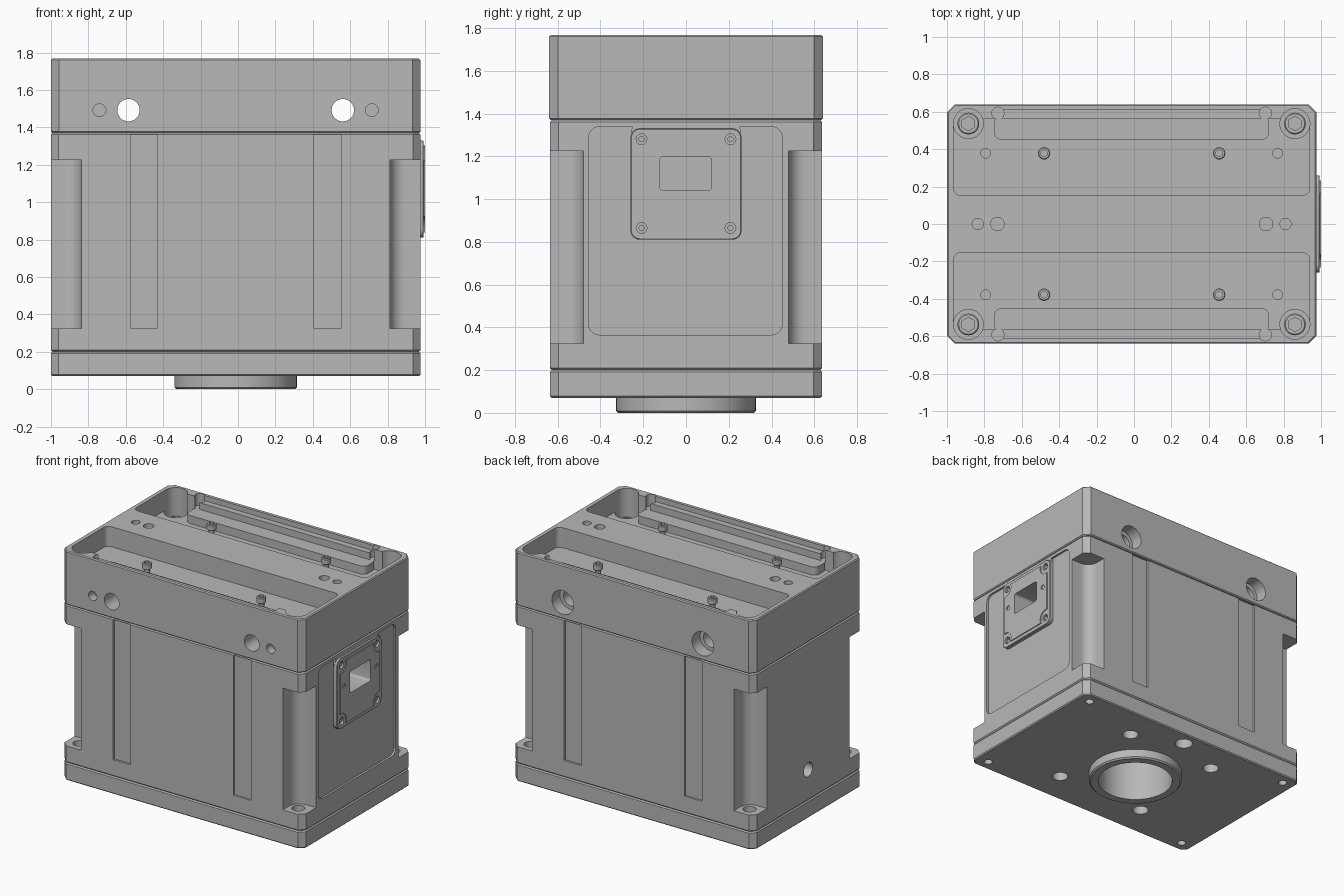
import bpy, bmesh, math
from mathutils import Matrix, Vector

old = bpy.data.objects.get("Cube")
if old:
    bpy.data.objects.remove(old, do_unlink=True)

# Single machined-metal colour
metal = bpy.data.materials.new("machined_grey")
metal.use_nodes = True
GREY = (0.48, 0.48, 0.48, 1)
metal.diffuse_color = GREY
metal.node_tree.nodes["Principled BSDF"].inputs["Base Color"].default_value = GREY

parts = []


def finish(bm, name, keep=True):
    bmesh.ops.recalc_face_normals(bm, faces=bm.faces)
    mesh = bpy.data.meshes.new(name)
    bm.to_mesh(mesh)
    bm.free()
    mesh.materials.append(metal)
    ob = bpy.data.objects.new(name, mesh)
    bpy.context.collection.objects.link(ob)
    if keep:
        parts.append(ob)
    else:
        ob.hide_render = True
    return ob


def box(name, x, y, z, r=0, axis=2, seg=6, edge=0, keep=True):
    """Box from ranges; edges along axis rounded by r, end rims chamfered by edge."""
    bm = bmesh.new()
    bmesh.ops.create_cube(bm, size=1)
    for v in bm.verts:
        v.co = Vector([lo + (c + 0.5) * (hi - lo) for c, (lo, hi) in zip(v.co, (x, y, z))])
    ends = (x, y, z)[axis]

    def along(e):
        a, b = e.verts
        return abs(a.co[axis] - b.co[axis]) > 1e-4

    if r:
        bmesh.ops.bevel(bm, geom=[e for e in bm.edges if along(e)], offset=r,
                        segments=seg, profile=0.5, affect='EDGES')
    if edge:
        bmesh.ops.bevel(bm, geom=[e for e in bm.edges if not along(e)], offset=edge,
                        segments=1, affect='EDGES')
    return finish(bm, name, keep)


def rod(name, at, r, lo, hi, axis=2, n=32, edge=0, keep=True):
    """Cylinder along an axis; at gives the other two coordinates in order."""
    bm = bmesh.new()
    bmesh.ops.create_cone(bm, cap_ends=True, segments=n, radius1=r, radius2=r, depth=hi - lo)
    if edge:
        rims = [e for e in bm.edges if abs(e.verts[0].co.z - e.verts[1].co.z) < 1e-5]
        bmesh.ops.bevel(bm, geom=rims, offset=edge, segments=1, affect='EDGES')
    turn = {0: Matrix.Rotation(math.pi / 2, 4, 'Y'), 1: Matrix.Rotation(math.pi / 2, 4, 'X'),
            2: Matrix()}[axis]
    centre = list(at)
    centre.insert(axis, (lo + hi) / 2)
    bmesh.ops.transform(bm, matrix=Matrix.Translation(centre) @ turn, verts=bm.verts)
    return finish(bm, name, keep)


def cut(target, cutter):
    mod = target.modifiers.new("cut", 'BOOLEAN')
    mod.operation, mod.solver, mod.object = 'DIFFERENCE', 'EXACT', cutter
    bpy.context.view_layer.objects.active = target
    bpy.ops.object.modifier_apply(modifier=mod.name)
    bpy.data.objects.remove(cutter, do_unlink=True)


def cut_box(target, *a, **k):
    cut(target, box("cutter", *a, keep=False, **k))


def cut_rod(target, *a, **k):
    cut(target, rod("cutter", *a, keep=False, **k))


W, D = 0.9875, 0.637
SIDES = (-1, 1)
CORNERS = [(sx, sy) for sx in SIDES for sy in SIDES]


def span(s, a, b):
    return tuple(sorted((s * a, s * b)))


# Base plate with bolt holes, and the bearing flange below it
base = box("base_plate", (-W, W), (-D, D), (0.07, 0.2), r=0.04, seg=1, edge=0.008)
flange = rod("bottom_flange", (0, 0), 0.327, 0, 0.09, n=64, edge=0.01)
for ob in (base, flange):
    cut_rod(ob, (0, 0), 0.26, -0.1, 0.4, n=64)
for sx, sy in CORNERS:
    cut_rod(base, (sx * 0.37, sy * 0.385), 0.055, 0, 0.17)
    cut_rod(base, (sx * 0.89, sy * 0.555), 0.03, 0, 0.15)
cut_rod(base, (0, 0.53), 0.062, 0, 0.17)

# Main housing with corner reliefs, shallow strips and the side panel recess
body = box("main_housing", (-W, W), (-D, D), (0.2, 1.37), r=0.04, seg=1, edge=0.009)
cut_rod(body, (0, 0), 0.26, 0, 0.32, n=64)
for sx, sy in CORNERS:
    cut_box(body, span(sx, 0.825, 1.3), span(sy, 0.48, 0.9), (0.325, 1.225), r=0.08, seg=8)
    cut_rod(body, (sx * 0.895, sy * 0.555), 0.045, 0.25, 0.4)
    cut_box(body, span(sx, 0.42, 0.563), span(sy, D - 0.015, 0.8), (0.325, 1.362))
cut_box(body, (W - 0.015, 1.2), (-0.455, 0.45), (0.365, 1.338), r=0.05, axis=0)
cut_rod(body, (0, 0.43), 0.052, -1.1, -W + 0.1, axis=0)

# Connector pad, cover and its raised face
pad = box("connector_pad", (0.9, W), (-0.255, 0.255), (0.815, 1.35), r=0.03, axis=0)
cover = box("connector_cover", (W - 0.01, W + 0.018), (-0.26, 0.26), (0.81, 1.33),
            r=0.045, axis=0, edge=0.004)
face = box("connector_face", (W + 0.01, W + 0.025), (-0.232, 0.232), (0.838, 1.302),
           r=0.03, axis=0)
for sy in SIDES:
    for z in (0.865, 1.28):
        cut_rod(face, (sy * 0.22, z), 0.06, 0.9, 1.2, axis=0)
        cut_rod(cover, (sy * 0.208, z), 0.025, W, 1.2, axis=0, n=24)
        rod("cover_screw", (sy * 0.208, z), 0.014, W - 0.01, W + 0.01, axis=0, n=16)
    cut_rod(face, (sy * 0.19, 1.12), 0.018, 0.9, 1.2, axis=0, n=24)
for ob in (body, pad, cover, face):
    cut_box(ob, (0.75, 1.2), (-0.122, 0.12), (1.04, 1.2), r=0.018, axis=0, seg=4)

# Top block with two long pockets either side of a central rib
top = box("top_block", (-W, W), (-D - 0.003, D + 0.003), (1.37, 1.768), r=0.042, seg=1, edge=0.007)
FLOOR = 1.62
for sy in SIDES:
    cut_box(top, (-0.952, 0.952), span(sy, 0.153, 0.565), (FLOOR, 1.9), r=0.04)
    cut_box(top, (-0.705, 0.705), span(sy, 0.4, 0.61), (1.73, 1.9))
    platform = box("pocket_step", (-0.735, 0.735), span(sy, 0.45, 0.58), (1.6, 1.68), r=0.04)
for sx, sy in CORNERS:
    cut_rod(top, (sx * 0.873, sy * 0.537), 0.08, 1.52, 1.9)
    cut_rod(top, (sx * 0.715, sy * 0.592), 0.033, 1.68, 1.9, n=24)
    cut_rod(top, (sx * 0.78, sy * 0.378), 0.026, 1.55, 1.9, n=24)

# Cross bores, counterbored at the back, with blind holes at the front
for sx in SIDES:
    cut_rod(top, (sx * 0.573, 1.492), 0.06, -1, 1, axis=1)
    cut_rod(top, (sx * 0.573, 1.492), 0.088, D - 0.09, 1, axis=1)
    cut_rod(top, (sx * 0.728, 1.492), 0.034, -1, -D + 0.06, axis=1)
    cut_rod(top, (sx * 0.823, 0), 0.03, 1.68, 1.9, n=24)
    cut_rod(top, (sx * 0.718, 0), 0.036, 1.68, 1.9, n=24)

# Corner bolts and the small pocket screws
for sx, sy in CORNERS:
    bolt = rod("corner_bolt", (sx * 0.873, sy * 0.537), 0.058, 1.5, 1.57, edge=0.006)
    cut_rod(bolt, (sx * 0.873, sy * 0.537), 0.038, 1.54, 1.7, n=6)
    at = (sx * 0.468, sy * 0.378)
    rod("screw_shank", at, 0.02, 1.6, 1.675, n=20)
    head = rod("screw_head", at, 0.033, 1.665, 1.71, n=24, edge=0.005)
    cut_rod(head, at, 0.019, 1.69, 1.8, n=6)

# Smooth the round faces and centre the whole assembly
for ob in parts:
    bpy.ops.object.select_all(action='DESELECT')
    ob.select_set(True)
    bpy.context.view_layer.objects.active = ob
    bpy.ops.object.shade_smooth_by_angle(angle=math.radians(30))
    ob.location.x = -0.0125
